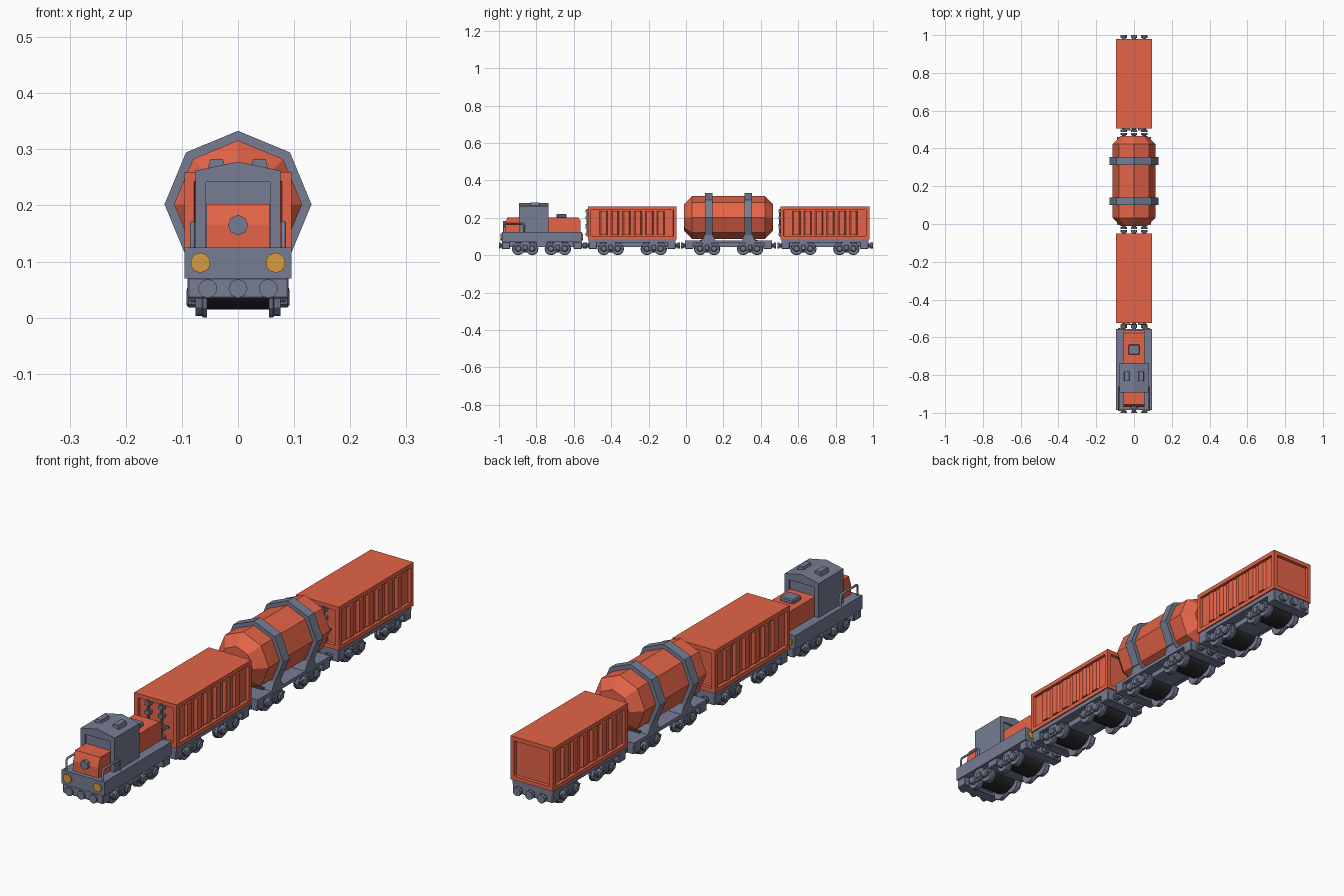
import bpy, bmesh, math
from mathutils import Vector

if "Cube" in bpy.data.objects:
    bpy.data.objects.remove(bpy.data.objects["Cube"])


def mat(name, col):
    m = bpy.data.materials.new(name)
    m.diffuse_color = (*col, 1)
    m.use_nodes = True
    m.node_tree.nodes["Principled BSDF"].inputs["Base Color"].default_value = m.diffuse_color
    return m


ORANGE = mat("orange_paint", (0.78, 0.127, 0.065))
GREY = mat("slate_grey", (0.18, 0.205, 0.295))
GOLD = mat("amber_lamp", (0.68, 0.34, 0.05))
BLACK = mat("black_drum", (0.022, 0.022, 0.026))


def finish(name, bm, m):
    bmesh.ops.recalc_face_normals(bm, faces=bm.faces)
    me = bpy.data.meshes.new(name)
    bm.to_mesh(me)
    bm.free()
    me.materials.append(m)
    ob = bpy.data.objects.new(name, me)
    bpy.context.collection.objects.link(ob)
    return ob


def box(name, x, y, z, m, bevel=0):
    """Box from (min, max) ranges."""
    bm = bmesh.new()
    bmesh.ops.create_cube(bm, size=1)
    for v in bm.verts:
        v.co = Vector([r[0] if c < 0 else r[1] for r, c in zip((x, y, z), v.co)])
    if bevel:
        bmesh.ops.bevel(bm, geom=bm.edges[:], offset=bevel, segments=1, affect='EDGES')
    return finish(name, bm, m)


def place(axis, t, a, b):
    """Point at t along axis; a, b are the other two coordinates in order."""
    return {'x': (t, a, b), 'y': (a, t, b), 'z': (a, b, t)}[axis]


def prism(name, pts, axis, t0, t1, m):
    """Extrude a 2D profile along an axis."""
    bm = bmesh.new()
    A = [bm.verts.new(place(axis, t0, *p)) for p in pts]
    B = [bm.verts.new(place(axis, t1, *p)) for p in pts]
    n = len(pts)
    bm.faces.new(A)
    bm.faces.new(B)
    for i in range(n):
        bm.faces.new((A[i], A[(i + 1) % n], B[(i + 1) % n], B[i]))
    return finish(name, bm, m)


def lathe(name, prof, axis, c, n, m, squash=1.0, smooth=False):
    """Solid of revolution: prof is (position, radius); c is the centre in the other axes."""
    bm = bmesh.new()
    rings = []
    for t, r in prof:
        rings.append([bm.verts.new(place(axis, t, c[0] + r * math.sin(2 * math.pi * k / n),
                                         c[1] + r * squash * math.cos(2 * math.pi * k / n)))
                      for k in range(n)])
    bm.faces.new(rings[0])
    bm.faces.new(rings[-1])
    for a, b in zip(rings, rings[1:]):
        for k in range(n):
            bm.faces.new((a[k], a[(k + 1) % n], b[(k + 1) % n], b[k]))
    ob = finish(name, bm, m)
    if smooth:
        bpy.context.view_layer.objects.active = ob
        bpy.ops.object.select_all(action='DESELECT')
        ob.select_set(True)
        bpy.ops.object.shade_smooth_by_angle(angle=math.radians(35))
    return ob


def rod(name, pts, r, m):
    """Bent bar along a path, turned into a mesh."""
    cu = bpy.data.curves.new(name, 'CURVE')
    cu.dimensions = '3D'
    cu.bevel_depth, cu.bevel_resolution, cu.use_fill_caps = r, 1, True
    sp = cu.splines.new('POLY')
    sp.points.add(len(pts) - 1)
    for p, q in zip(sp.points, pts):
        p.co = (*q, 1)
    cu.materials.append(m)
    ob = bpy.data.objects.new(name, cu)
    bpy.context.collection.objects.link(ob)
    bpy.ops.object.select_all(action='DESELECT')
    bpy.context.view_layer.objects.active = ob
    ob.select_set(True)
    bpy.ops.object.convert(target='MESH')


def bogie(y):
    # dark drum between the wheels
    lathe("bogie_drum", [(-0.057, 0.06), (0.057, 0.06)], 'x', (y, 0.052), 24, BLACK, 0.62, True)
    for s in (-1, 1):
        for dy in (-0.037, 0.037):
            w = y + dy
            lathe("wheel", [(s * 0.055, 0.034), (s * 0.062, 0.034), (s * 0.064, 0.031),
                            (s * 0.076, 0.031)], 'x', (w, 0.034), 12, GREY)
            lathe("axle_box", [(s * 0.074, 0.018), (s * 0.088, 0.018), (s * 0.092, 0.013)],
                  'x', (w, 0.036), 8, GREY)
        # side frame: bar with raised middle
        prof = [(-0.058, 0.03), (-0.02, 0.022), (0.02, 0.022), (0.058, 0.03), (0.066, 0.045),
                (0.03, 0.052), (0.02, 0.07), (-0.02, 0.07), (-0.03, 0.052), (-0.066, 0.045)]
        prism("bogie_side_frame", [(y + a, b) for a, b in prof], 'x', s * 0.075, s * 0.085, GREY)
        box("bogie_spring", sorted((s * 0.083, s * 0.091)), (y - 0.012, y + 0.012), (0.028, 0.055), GREY, 0.003)


def underframe(y0, y1, reach, bogies):
    """Buffer beams, buffers and bogies of one vehicle."""
    box("centre_sill", (-0.05, 0.05), (y0 + 0.01, y1 - 0.01), (0.045, 0.075), GREY)
    for end, s in ((y0, 1), (y1, -1)):
        box("buffer_beam", (-0.09, 0.09), sorted((end, end + s * 0.045)), (0.034, 0.072), GREY, 0.003)
        for x in (-0.054, 0, 0.054):
            lathe("buffer", [(end, 0.010), (end - s * reach * 0.4, 0.010),
                             (end - s * reach * 0.5, 0.017), (end - s * reach, 0.017)],
                  'y', (x, 0.052), 8 if x == 0 else 10, GREY)
    for b in bogies:
        bogie(b)


def box_car(yc):
    y0, y1 = yc - 0.2375, yc + 0.2375
    underframe(y0 + 0.005, y1 - 0.005, 0.022, (yc - 0.115, yc + 0.115))
    box("car_deck", (-0.09, 0.09), (y0 + 0.005, y1 - 0.005), (0.068, 0.088), GREY)
    # body with recessed panels on sides and ends
    bm = bmesh.new()
    bmesh.ops.create_cube(bm, size=1)
    for v in bm.verts:
        v.co = (v.co.x * 0.19, yc + v.co.y * 0.475, 0.1725 + v.co.z * 0.175)
    bm.normal_update()
    walls = [f for f in bm.faces if abs(f.normal.z) < 0.5]
    bmesh.ops.inset_individual(bm, faces=walls, thickness=0.024, depth=0)
    bmesh.ops.inset_individual(bm, faces=walls, thickness=0.002, depth=-0.011)
    finish("container_body", bm, ORANGE)
    # side ribs
    for s in (-1, 1):
        for i in range(6):
            r = yc + (i - 2.5) * 0.061
            prism("side_rib", [(s * 0.083, r - 0.022), (s * 0.083, r + 0.022),
                               (s * 0.094, r + 0.014), (s * 0.094, r - 0.014)],
                  'z', 0.109, 0.236, ORANGE)
    # locking bars on the front doors
    for x in (-0.03, 0.03):
        lathe("door_bar", [(0.1, 0.005), (0.248, 0.005)], 'z', (x, y0 - 0.003), 8, GREY)
        for z in (0.112, 0.15, 0.2, 0.236):
            box("bar_clamp", (x - 0.01, x + 0.01), (y0 - 0.011, y0 + 0.012), (z - 0.007, z + 0.007), GREY)
        box("door_handle", (x, x + 0.035), (y0 - 0.011, y0 - 0.004), (0.160, 0.168), GREY)


def tank_car(yc):
    y0, y1 = yc - 0.2375, yc + 0.2375
    underframe(y0 + 0.005, y1 - 0.005, 0.022, (yc - 0.115, yc + 0.115))
    box("tank_deck", (-0.09, 0.09), (y0 + 0.005, y1 - 0.005), (0.066, 0.08), GREY)
    lathe("tank", [(y0, 0.072), (y0 + 0.042, 0.114), (y1 - 0.042, 0.114), (y1, 0.072)],
          'y', (0, 0.202), 8, ORANGE)
    for y in (yc - 0.106, yc + 0.106):
        lathe("tank_band", [(y - 0.02, 0.131), (y + 0.02, 0.131)], 'y', (0, 0.202), 8, GREY)
        prism("tank_saddle", [(y - 0.04, 0.07), (y + 0.04, 0.07), (y + 0.02, 0.112), (y - 0.02, 0.112)],
              'x', -0.09, 0.09, GREY)


def locomotive():
    y0, y1 = -0.985, -0.557
    underframe(y0, y1, 0.015, (-0.86, -0.685))
    # chassis tray
    box("chassis", (-0.095, 0.095), (y0, y1), (0.07, 0.125), GREY)
    box("fuel_tank", (-0.088, 0.088), (-0.8, -0.745), (0.045, 0.075), GREY)
    # hoods
    prism("front_hood", [(-0.968, 0.12), (-0.968, 0.165), (-0.955, 0.203), (-0.88, 0.203), (-0.88, 0.12)],
          'x', -0.056, 0.056, ORANGE)
    prism("rear_hood", [(-0.745, 0.12), (-0.745, 0.203), (-0.578, 0.203), (-0.563, 0.185), (-0.563, 0.12)],
          'x', -0.056, 0.056, ORANGE)
    lathe("hood_lamp", [(-0.95, 0.018), (-0.978, 0.018)], 'y', (0, 0.165), 8, GREY)
    box("exhaust_box", (-0.03, 0.03), (-0.692, -0.638), (0.2, 0.22), GREY, 0.004)
    # cab with recessed windows front and back
    prism("cab", [(-0.076, 0.12), (-0.076, 0.262), (0, 0.278), (0.076, 0.262), (0.076, 0.12)],
          'y', -0.885, -0.742, GREY)
    for e, s in ((-0.885, -1), (-0.742, 1)):
        ys = sorted((e, e + s * 0.007))
        for x in (-0.0665, 0.0665):
            box("window_post", (x - 0.0095, x + 0.0095), ys, (0.12, 0.242), GREY)
        prism("window_header", [(-0.076, 0.242), (-0.076, 0.262), (0, 0.278), (0.076, 0.262), (0.076, 0.242)],
              'y', ys[0], ys[1], GREY)
    for x in (-0.038, 0.038):
        prism("roof_vent", [(x - 0.017, 0.262), (x - 0.011, 0.283), (x + 0.011, 0.283), (x + 0.017, 0.262)],
              'y', -0.832, -0.782, GREY)
    # headlamps at both ends
    for x in (-0.067, 0.067):
        for e, s in ((y0, -1), (y1, 1)):
            lathe("headlamp", [(e - s * 0.005, 0.018), (e + s * 0.006, 0.018)], 'y', (x, 0.098), 10, GOLD)
    # handrails beside the front hood
    for x in (-0.081, 0.081):
        rod("handrail", [(x, -0.975, 0.12), (x, -0.975, 0.162), (x, -0.968, 0.169),
                         (x, -0.872, 0.169), (x, -0.865, 0.162), (x, -0.865, 0.12)], 0.0045, GREY)


locomotive()
box_car(-0.2875)
tank_car(0.2275)
box_car(0.7425)
# last buffers reach the end of the train
for bx in (-0.054, 0, 0.054):
    lathe("rear_buffer_head", [(0.985, 0.017), (1.0, 0.017)], 'y', (bx, 0.052), 10, GREY)
